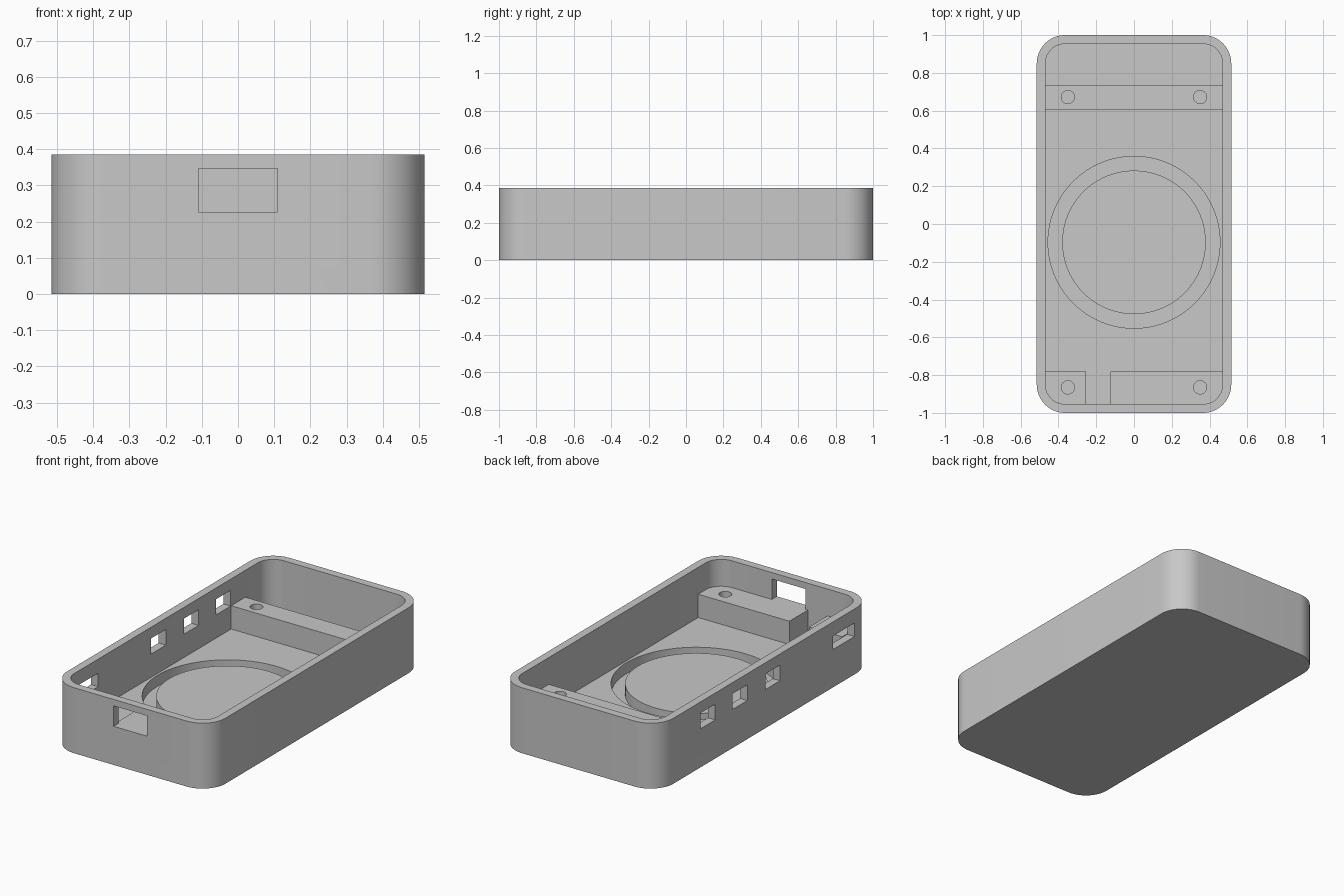
import bpy, bmesh, math

if "Cube" in bpy.data.objects:
    bpy.data.objects.remove(bpy.data.objects["Cube"])

GREY = (0.58, 0.58, 0.58, 1)
grey = bpy.data.materials.new("plain grey")
grey.use_nodes = True
grey.diffuse_color = GREY
grey.node_tree.nodes["Principled BSDF"].inputs["Base Color"].default_value = GREY

HX, HY, TOP = 0.515, 1.0, 0.385      # outer half sizes and height
WALL, FLOOR, LEDGE = 0.047, 0.09, 0.227
IX, IY = HX - WALL, HY - WALL        # cavity half sizes


def prism(name, outline, z0, z1):
    """Extrude a closed outline from z0 to z1."""
    bm = bmesh.new()
    base = bm.faces.new([bm.verts.new((x, y, z0)) for x, y in outline])
    new = bmesh.ops.extrude_face_region(bm, geom=[base])["geom"]
    verts = [g for g in new if isinstance(g, bmesh.types.BMVert)]
    bmesh.ops.translate(bm, verts=verts, vec=(0, 0, z1 - z0))
    bmesh.ops.recalc_face_normals(bm, faces=bm.faces)
    mesh = bpy.data.meshes.new(name)
    bm.to_mesh(mesh)
    bm.free()
    mesh.materials.append(grey)
    obj = bpy.data.objects.new(name, mesh)
    bpy.context.collection.objects.link(obj)
    return obj


def box(name, x0, x1, y0, y1, z0, z1):
    return prism(name, [(x0, y0), (x1, y0), (x1, y1), (x0, y1)], z0, z1)


def circle(cx, cy, r, n):
    turn = [2 * math.pi * i / n for i in range(n)]
    return [(cx + r * math.cos(a), cy + r * math.sin(a)) for a in turn]


def rounded(hx, hy, r, n=16):
    pts = []
    for k, (sx, sy) in enumerate([(1, 1), (-1, 1), (-1, -1), (1, -1)]):
        for i in range(n + 1):
            a = math.pi / 2 * (k + i / n)
            pts.append((sx * (hx - r) + r * math.cos(a), sy * (hy - r) + r * math.sin(a)))
    return pts


def select(obj):
    bpy.ops.object.select_all(action='DESELECT')
    obj.select_set(True)
    bpy.context.view_layer.objects.active = obj


def cut(obj, cutter):
    """Subtract the cutter, then discard it."""
    cutter.hide_render = True
    mod = obj.modifiers.new("cut", 'BOOLEAN')
    mod.operation, mod.solver, mod.object = 'DIFFERENCE', 'EXACT', cutter
    select(obj)
    bpy.ops.object.modifier_apply(modifier=mod.name)
    bpy.data.objects.remove(cutter)


def finish(obj):
    select(obj)
    bpy.ops.object.shade_smooth_by_angle(angle=math.radians(30))


# Open tray with rounded corners
tray = prism("tray", rounded(HX, HY, 0.15), 0, TOP)
cut(tray, prism("cavity", rounded(IX, IY, 0.1), FLOOR, TOP + 0.1))

# Ring groove in the floor around a round platform
ring = prism("groove", circle(0, -0.097, 0.455, 96), 0.025, FLOOR + 0.03)
cut(ring, prism("groove_core", circle(0, -0.097, 0.38, 96), 0, FLOOR + 0.1))
cut(tray, ring)

# Front port, three side windows and a longer side slot
cut(tray, box("front_port", -0.109, 0.109, -HY - 0.1, -IY + 0.02, LEDGE, 0.347))
for y in (-0.07, 0.234, 0.532):
    cut(tray, box("window", -HX - 0.1, -IX + 0.02, y - 0.068, y + 0.068, LEDGE, 0.319))
cut(tray, box("side_slot", -HX - 0.1, -IX + 0.02, -0.83, -0.63, LEDGE - 0.004, 0.302))
finish(tray)

# Mounting blocks with screw holes
blocks = [
    ("back_block", -IX, IX, 0.605, 0.737, (-0.35, 0.35), 0.672),
    ("front_left_block", -0.125, IX, -IY, -0.782, (0.35,), -0.865),
    ("front_right_block", -IX, -0.253, -IY, -0.782, (-0.35,), -0.865),
]
for name, x0, x1, y0, y1, holes, hy in blocks:
    block = box(name, x0, x1, y0, y1, FLOOR - 0.02, LEDGE)
    for hx in holes:
        cut(block, prism("screw_hole", circle(hx, hy, 0.035, 32), FLOOR, LEDGE + 0.1))
    finish(block)
